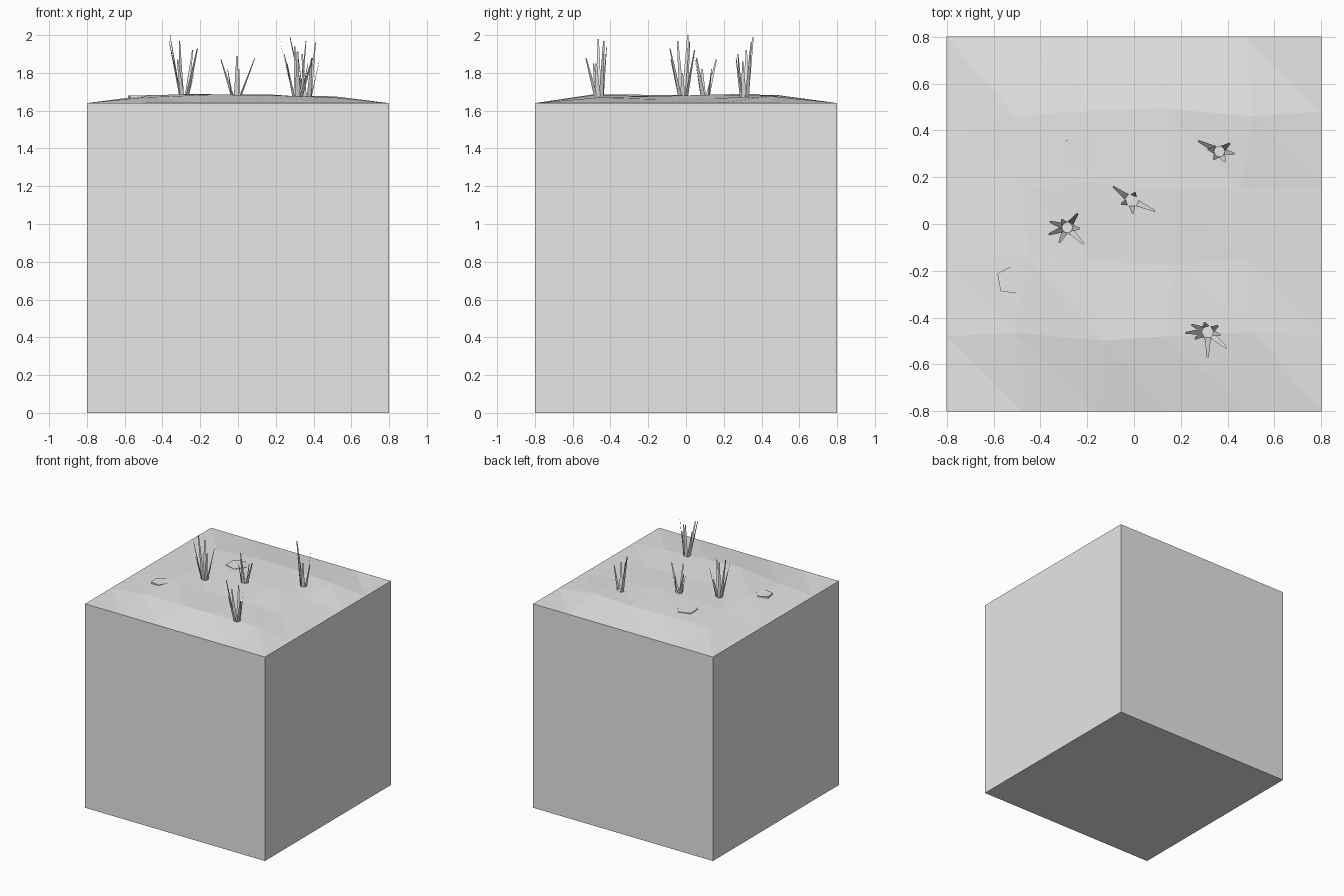
import bpy
import bmesh
from math import atan2, cos, sin, pi, radians

if "Cube" in bpy.data.objects:
    bpy.data.objects.remove(bpy.data.objects["Cube"], do_unlink=True)

HALF, EDGE_Z, CELLS = 0.8, 1.64, 5

stone_grey = bpy.data.materials.new("light_grey")
stone_grey.use_nodes = True
stone_grey.diffuse_color = (0.8, 0.8, 0.8, 1)
stone_grey.node_tree.nodes["Principled BSDF"].inputs["Base Color"].default_value = (0.8, 0.8, 0.8, 1)


def finish(name, bm):
    """Turn a bmesh into a flat-shaded grey object."""
    mesh = bpy.data.meshes.new(name)
    bm.to_mesh(mesh)
    bm.free()
    mesh.materials.append(stone_grey)
    obj = bpy.data.objects.new(name, mesh)
    bpy.context.collection.objects.link(obj)
    return obj


def ring(bm, x, y, z, radius, sides, turn=0):
    """Add a horizontal ring of vertices."""
    angles = [turn + 2 * pi * k / sides for k in range(sides)]
    return [bm.verts.new((x + radius * cos(a), y + radius * sin(a), z)) for a in angles]


# Ground block: a gently uneven, faceted top on a plain cube
bumps = [  # rise of the inner grid points above the rim, front row first
    (0.030, 0.045, 0.043, 0.030),
    (0.044, 0.034, 0.036, 0.020),
    (0.038, 0.045, 0.045, 0.026),
    (0.035, 0.042, 0.040, 0.036),
]
bm = bmesh.new()
grid = []
for j in range(CELLS + 1):
    row = []
    for i in range(CELLS + 1):
        x, y = [HALF * (2 * n / CELLS - 1) for n in (i, j)]
        z = EDGE_Z
        if 0 < i < CELLS and 0 < j < CELLS:
            z += bumps[j - 1][i - 1]
            x += 0.03 * sin(3 * i + 2 * j)
            y += 0.02 * cos(2 * i + 5 * j)
        row.append(bm.verts.new((x, y, z)))
    grid.append(row)
for j in range(CELLS):
    for i in range(CELLS):
        a, b = grid[j][i], grid[j][i + 1]
        c, d = grid[j + 1][i + 1], grid[j + 1][i]
        bm.faces.new((a, b, d))
        bm.faces.new((b, c, d))
rim = [e for e in bm.edges if e.is_boundary]
walls = bmesh.ops.extrude_edge_only(bm, edges=rim)["geom"]
for v in walls:
    if isinstance(v, bmesh.types.BMVert):
        v.co.z = 0
bmesh.ops.holes_fill(bm, edges=[e for e in bm.edges if e.is_boundary], sides=0)
bmesh.ops.recalc_face_normals(bm, faces=bm.faces)
finish("ground_block", bm)


# Flat five-sided stones set almost flush with the ground
def flat_stone(name, x, y, top, radius, turn):
    bm = bmesh.new()
    upper = ring(bm, x, y, top, radius, 5, turn)
    lower = ring(bm, x, y, top - 0.03, radius, 5, turn)
    bm.faces.new(upper)
    bm.faces.new(lower[::-1])
    for k in range(5):
        n = (k + 1) % 5
        bm.faces.new((lower[k], lower[n], upper[n], upper[k]))
    finish(name, bm)


flat_stone("back_stone", -0.225, 0.31, EDGE_Z + 0.047, 0.082, 0)
flat_stone("front_stone", -0.525, -0.24, EDGE_Z + 0.041, 0.065, radians(10))


# Grass tufts: a small flat base with tapering blades leaning outward
def grass_tuft(name, x, y, z, tips):
    bm = bmesh.new()
    bm.faces.new(ring(bm, x, y, z, 0.024, 8))
    for tx, ty, tz in tips:
        a = atan2(ty - y, tx - x)
        across = (-sin(a), cos(a))
        root = (x + 0.02 * cos(a), y + 0.02 * sin(a), z - 0.02)
        corners = []
        for point, width in ((root, -0.014), (root, 0.014), ((tx, ty, tz), 0.004), ((tx, ty, tz), -0.004)):
            px, py, pz = point
            corners.append(bm.verts.new((px + width * across[0], py + width * across[1], pz)))
        bm.faces.new(corners[::-1])
    finish(name, bm)


grass_tuft("left_grass_tuft", -0.285, -0.015, 1.685, [
    (-0.24, 0.045, 1.92), (-0.215, -0.085, 1.93), (-0.365, -0.045, 1.97),
    (-0.32, -0.08, 1.87), (-0.36, 0.01, 2.0), (-0.31, 0.02, 1.97), (-0.23, -0.02, 1.8)])
grass_tuft("back_grass_tuft", 0.365, 0.31, 1.68, [
    (0.275, 0.355, 1.99), (0.41, 0.345, 1.96), (0.43, 0.3, 1.86),
    (0.39, 0.265, 1.88), (0.34, 0.275, 1.9), (0.315, 0.32, 1.92)])
grass_tuft("middle_grass_tuft", -0.01, 0.1, 1.685, [
    (-0.09, 0.16, 1.87), (0.09, 0.055, 1.88), (-0.005, 0.045, 1.89),
    (0.005, 0.135, 1.82), (-0.055, 0.085, 1.82)])
grass_tuft("front_grass_tuft", 0.315, -0.46, 1.68, [
    (0.22, -0.465, 1.98), (0.245, -0.43, 1.9), (0.3, -0.42, 1.94),
    (0.36, -0.435, 1.97), (0.37, -0.475, 1.85), (0.395, -0.53, 1.88),
    (0.315, -0.57, 1.91), (0.26, -0.49, 1.85)])
